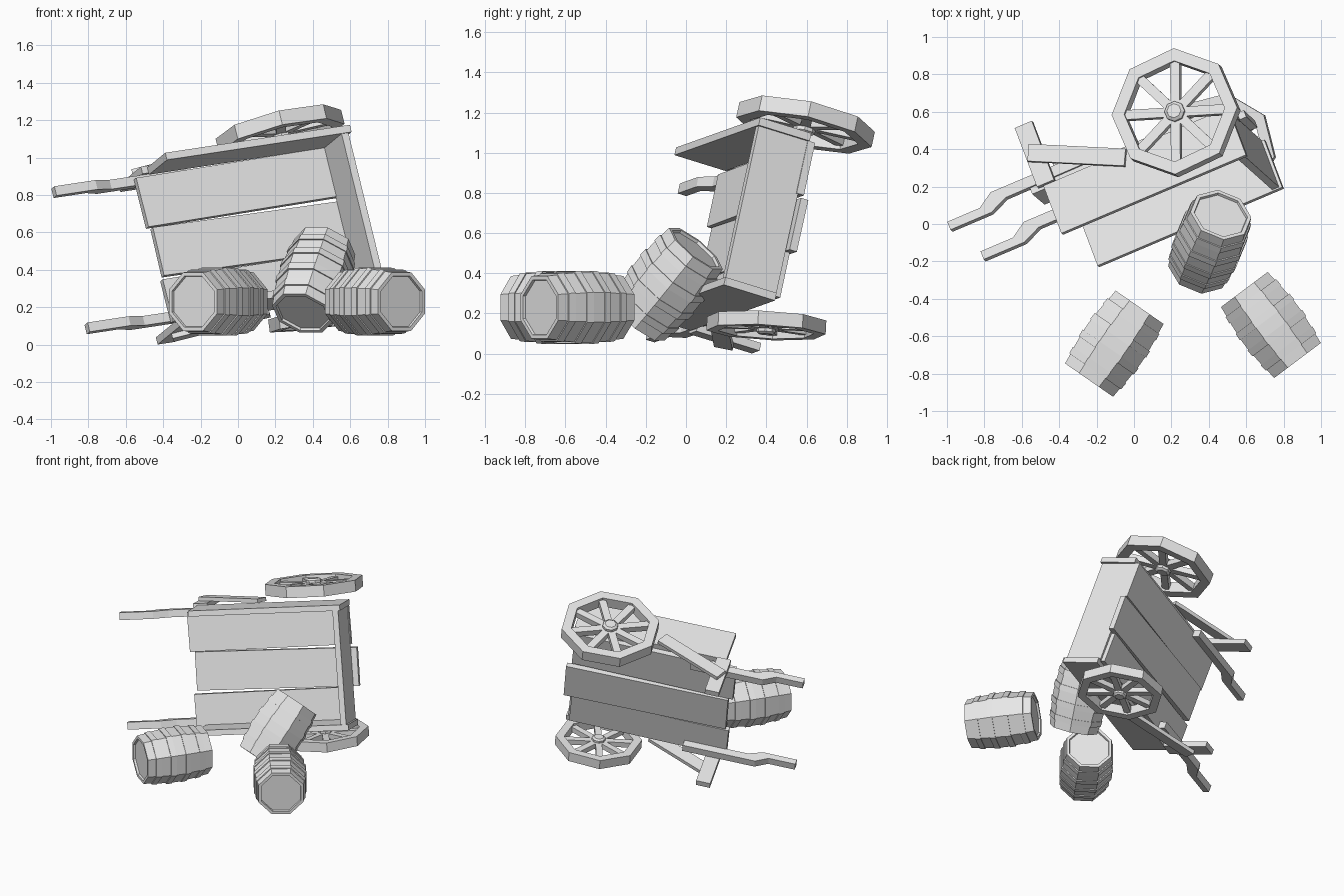
import bpy, bmesh, math
from mathutils import Vector, Matrix

old = bpy.data.objects.get("Cube")
if old:
    bpy.data.objects.remove(old, do_unlink=True)

grey = bpy.data.materials.new("plain_grey")
grey.use_nodes = True
grey.diffuse_color = (0.8, 0.8, 0.8, 1)
grey.node_tree.nodes["Principled BSDF"].inputs["Base Color"].default_value = (0.8, 0.8, 0.8, 1)

# Tipped cart frame: length, axle and up directions
length = Vector((0.911, 0.387, 0.138)).normalized()
up = length.cross(Vector((-0.231, 0.207, 0.95))).normalized()
axle = up.cross(length)
cart = Matrix((length, axle, up)).transposed().to_4x4() @ Matrix.Translation((0, 0.617, 0))


def finish(name, bm, matrix):
    bmesh.ops.recalc_face_normals(bm, faces=bm.faces)
    mesh = bpy.data.meshes.new(name)
    bm.to_mesh(mesh)
    bm.free()
    mesh.materials.append(grey)
    obj = bpy.data.objects.new(name, mesh)
    obj.matrix_world = matrix
    bpy.context.collection.objects.link(obj)
    return obj


def add_box(bm, centre, size, turn=Matrix()):
    place = Matrix.Translation(centre) @ turn @ Matrix.Diagonal((*size, 1))
    bmesh.ops.create_cube(bm, size=1, matrix=place)


def slab(name, outline, a0, a1):
    """Extrude a length/up outline along the axle direction."""
    bm = bmesh.new()
    face = bm.faces.new([bm.verts.new((l, a0, u)) for l, u in outline])
    new = bmesh.ops.extrude_face_region(bm, geom=[face])["geom"]
    verts = [v for v in new if isinstance(v, bmesh.types.BMVert)]
    bmesh.ops.translate(bm, verts=verts, vec=(0, a1 - a0, 0))
    return finish(name, bm, cart)


def lathe(bm, profile, offset=0.0, closed=False):
    """Eight-sided revolve of (radius, height) points about z."""
    rings = []
    for r, z in profile:
        angles = [offset + k * math.tau / 8 for k in range(8)]
        rings.append([bm.verts.new((r * math.cos(t), r * math.sin(t), z)) for t in angles])
    pairs = list(zip(rings, rings[1:]))
    if closed:
        pairs.append((rings[-1], rings[0]))
    for p, q in pairs:
        for k in range(8):
            j = (k + 1) % 8
            bm.faces.new((p[k], p[j], q[j], q[k]))
    if not closed:
        bm.faces.new(rings[0])
        bm.faces.new(rings[-1])


# Floor planks: axle position, width, start, end, height, twist
planks = [(0.257, 0.275, -0.31, 0.84, -0.10, 0.5),
          (-0.03, 0.27, -0.28, 0.875, -0.115, -0.6),
          (-0.295, 0.235, -0.30, 0.82, -0.10, 0.5)]
for i, (a, w, l0, l1, u, twist) in enumerate(planks):
    bm = bmesh.new()
    add_box(bm, ((l0 + l1) / 2, a, u), (l1 - l0, w, 0.04),
            Matrix.Rotation(math.radians(twist), 4, 'Z'))
    finish(f"floor_plank_{i + 1}", bm, cart)

# Rear panel
bm = bmesh.new()
add_box(bm, (0.815, 0, 0.05), (0.04, 0.80, 0.28))
finish("rear_panel", bm, cart)

# Side boards, handles, legs and braces on both sides
board = [(-0.232, -0.085), (0.851, -0.085), (0.851, 0.198), (-0.232, 0.198)]
handle = [(-0.79, -0.118), (-0.60, -0.118), (-0.515, -0.175), (0.0, -0.175),
          (0.0, -0.118), (-0.45, -0.115), (-0.55, -0.07), (-0.79, -0.07)]
leg = [(-0.265, -0.44), (-0.165, -0.44), (-0.165, -0.09), (-0.265, -0.09)]
brace = [(-0.22, -0.32), (0.26, -0.085), (0.22, 0.0), (-0.26, -0.235)]
for side, s in (("left", 1), ("right", -1)):
    slab(f"{side}_side_board", board, s * 0.398, s * 0.438)
    slab(f"{side}_handle", handle, s * 0.357, s * 0.409)
    slab(f"{side}_leg", leg, s * 0.409, s * 0.449)
    slab(f"{side}_brace", brace, s * 0.449, s * 0.476)


# Spoked wheels
def wheel(name, centre, axis, radius, spin):
    bm = bmesh.new()
    h = radius * 0.115
    inner = radius * 0.80
    lathe(bm, [(radius, -h), (radius, h), (inner, h), (inner, -h)], closed=True)
    hub = radius * 0.16
    lathe(bm, [(hub * 0.7, -h * 1.3), (hub, -h), (hub, h), (hub * 0.7, h * 1.3)])
    for k in range(8):
        turn = Matrix.Rotation(k * math.tau / 8, 4, 'Z')
        mid = (hub + inner) / 2
        add_box(bm, turn @ Vector((mid, 0, 0)),
                (inner - hub + 0.03, radius * 0.15, h * 1.1), turn)
    tilt = Vector((0, 0, 1)).rotation_difference(Vector(axis).normalized())
    place = Matrix.Translation(centre) @ tilt.to_matrix().to_4x4()
    finish(name, bm, place @ Matrix.Rotation(math.radians(spin), 4, 'Z'))


wheel("upper_wheel", (0.225, 0.595, 1.14), axle, 0.345, 2)
wheel("lower_wheel", (0.46, 0.40, 0.14), (-0.13, 0.05, 0.99), 0.30, -8)

# Barrels with raised hoops and recessed lids
half = [(0.145, 0.222), (0.148, 0.237), (0.169, 0.237), (0.175, 0.18),
        (0.182, 0.18), (0.187, 0.14), (0.181, 0.14), (0.187, 0.075),
        (0.194, 0.075), (0.197, 0.035), (0.191, 0.035)]
profile = half + [(r, -z) for r, z in reversed(half)]
barrels = [("front_barrel", (-0.105, -0.64, 0.23), (0.57, 0.82, 0)),
           ("side_barrel", (0.732, -0.54, 0.23), (0.6, -0.8, 0)),
           ("leaning_barrel", (0.405, -0.095, 0.345), (0.115, 0.28, 0.345))]
for name, centre, direction in barrels:
    bm = bmesh.new()
    lathe(bm, profile, offset=math.pi / 8)
    turn = Vector(direction).to_track_quat('Z', 'Y').to_matrix().to_4x4()
    finish(name, bm, Matrix.Translation(centre) @ turn)
